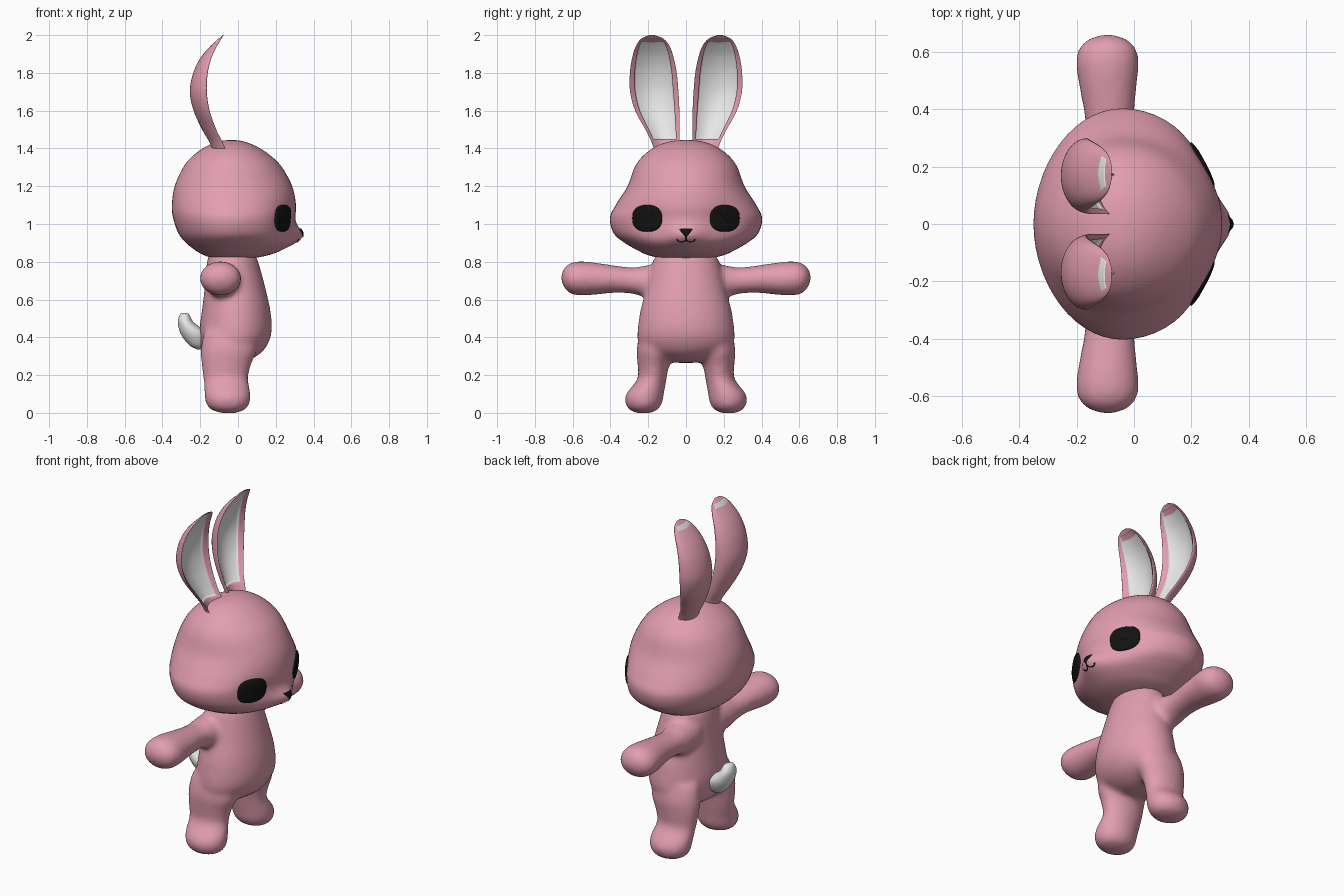
import bpy, bmesh, math
from mathutils import Vector
from mathutils.bvhtree import BVHTree

if "Cube" in bpy.data.objects:
    bpy.data.objects.remove(bpy.data.objects["Cube"], do_unlink=True)

COLS, STEPS = 56, 6


def material(name, rgb):
    m = bpy.data.materials.new(name)
    m.use_nodes = True
    m.diffuse_color = (*rgb, 1)
    m.node_tree.nodes["Principled BSDF"].inputs["Base Color"].default_value = (*rgb, 1)
    return m


pink = material("pink", (0.76, 0.34, 0.43))
white = material("white", (0.80, 0.80, 0.80))
black = material("black", (0.006, 0.006, 0.006))


def finish(name, bm, *mats):
    bmesh.ops.recalc_face_normals(bm, faces=bm.faces)
    for f in bm.faces:
        f.smooth = True
    mesh = bpy.data.meshes.new(name)
    bm.to_mesh(mesh)
    bm.free()
    ob = bpy.data.objects.new(name, mesh)
    bpy.context.collection.objects.link(ob)
    for m in mats:
        mesh.materials.append(m)
    return ob


def spline(rows):
    """Smooth a short list of section rows."""
    out = []
    for i in range(len(rows) - 1):
        quad = [rows[max(i - 1, 0)], rows[i], rows[i + 1], rows[min(i + 2, len(rows) - 1)]]
        for k in range(STEPS):
            t = k / STEPS
            out.append([b + 0.5 * t * (c - a + t * (2 * a - 5 * b + 4 * c - d + t * (3 * (b - c) + d - a)))
                        for a, b, c, d in zip(*quad)])
    return out + [list(rows[-1])]


def oval(row, a):
    z, back, front, yc, w = row
    mid, half = (back + front) / 2, (front - back) / 2
    return Vector((mid + half * math.cos(a), yc + w * math.sin(a), z))


def loft(bm, rows, ring=oval):
    """Skin closed sections and return the side faces as rows."""
    rings = [[bm.verts.new(ring(r, 2 * math.pi * j / COLS)) for j in range(COLS)] for r in spline(rows)]
    sides = [[bm.faces.new((p[j], p[(j + 1) % COLS], q[(j + 1) % COLS], q[j])) for j in range(COLS)]
             for p, q in zip(rings, rings[1:])]
    bm.faces.new(rings[0][::-1])
    bm.faces.new(rings[-1])
    return sides


# Head: egg-shaped sections, with a small muzzle and shallow eye sockets
def bump(y, z, yc, zc, sy, sz):
    return math.exp(-((y - yc) / sy) ** 2 - ((z - zc) / sz) ** 2)


def head_ring(row, a):
    z, back, front, w = row
    mid = max(back, min(front, -0.04))
    c, y = math.cos(a), w * math.sin(a)
    x = mid + c * (front - mid if c > 0 else mid - back)
    if c > 0:
        x += 0.048 * bump(y, z, 0, 0.94, 0.08, 0.05)
        x -= 0.02 * bump(abs(y), z, 0.2, 1.02, 0.09, 0.09)
    return Vector((x, y, z))


bm = bmesh.new()
loft(bm, [(0.81, -0.06, -0.02, 0.02), (0.815, -0.12, 0.06, 0.11), (0.835, -0.18, 0.16, 0.2),
          (0.86, -0.225, 0.225, 0.255), (0.9, -0.275, 0.28, 0.325), (0.95, -0.315, 0.296, 0.382),
          (1.03, -0.343, 0.302, 0.403), (1.1, -0.35, 0.307, 0.372), (1.2, -0.335, 0.287, 0.31),
          (1.3, -0.29, 0.233, 0.272), (1.36, -0.24, 0.175, 0.228), (1.41, -0.17, 0.1, 0.16),
          (1.437, -0.1, 0.03, 0.085), (1.445, -0.045, -0.025, 0.01)], head_ring)
head = finish("head", bm, pink)
surface = BVHTree.FromPolygons([v.co for v in head.data.vertices],
                               [list(p.vertices) for p in head.data.polygons])

# Body: torso, arms and legs fused into one soft skin
bm = bmesh.new()
loft(bm, [(0.265, -0.1, 0.0, 0, 0.05), (0.28, -0.15, 0.06, 0, 0.13), (0.32, -0.19, 0.125, 0, 0.215),
          (0.38, -0.2, 0.165, 0, 0.255), (0.45, -0.203, 0.18, 0, 0.255), (0.55, -0.19, 0.17, 0, 0.24),
          (0.65, -0.178, 0.148, 0, 0.212), (0.75, -0.17, 0.122, 0, 0.188), (0.82, -0.16, 0.1, 0, 0.168),
          (0.87, -0.13, 0.07, 0, 0.12)])
ARM = [(0.1, -0.17, 0.02, 0.7, 0.09), (0.2, -0.17, 0.01, 0.695, 0.088), (0.28, -0.167, -0.005, 0.7, 0.07),
       (0.38, -0.173, 0.0, 0.708, 0.073), (0.5, -0.195, 0.012, 0.711, 0.087), (0.57, -0.202, 0.017, 0.712, 0.09),
       (0.62, -0.188, 0.003, 0.713, 0.077), (0.652, -0.145, -0.04, 0.716, 0.04), (0.66, -0.1, -0.08, 0.716, 0.01)]
LEG = [(-0.002, -0.08, -0.02, 0.225, 0.03), (0.015, -0.14, 0.035, 0.225, 0.073), (0.05, -0.17, 0.062, 0.224, 0.097),
       (0.1, -0.178, 0.067, 0.217, 0.1), (0.18, -0.183, 0.054, 0.18, 0.077), (0.25, -0.193, 0.068, 0.173, 0.083),
       (0.34, -0.197, 0.1, 0.163, 0.098), (0.43, -0.18, 0.08, 0.15, 0.09)]
for s in (1, -1):
    def arm_ring(row, a):
        p = oval(row, a)
        return Vector((p.x, s * p.z, p.y))

    def leg_ring(row, a):
        p = oval(row, a)
        return Vector((p.x, s * p.y, p.z))

    loft(bm, ARM, arm_ring)
    loft(bm, LEG, leg_ring)
body = finish("body", bm, pink)
skin = body.modifiers.new("fuse", 'REMESH')
skin.mode = 'VOXEL'
skin.voxel_size = 0.014
skin.use_smooth_shade = True
soft = body.modifiers.new("soften", 'SMOOTH')
soft.factor = 0.5
soft.iterations = 12

# Tail
bm = bmesh.new()
loft(bm, [(0.335, -0.215, -0.195, 0, 0.01), (0.36, -0.26, -0.17, 0, 0.045), (0.42, -0.304, -0.165, 0, 0.07),
          (0.48, -0.318, -0.235, 0, 0.06), (0.52, -0.308, -0.258, 0, 0.035), (0.53, -0.29, -0.28, 0, 0.01)])
finish("tail", bm, white)

# Ears: curved back, hollow front with a recessed pale lining
EAR = [(1.38, -0.13, -0.06, 0.1, 0.065), (1.44, -0.155, -0.085, 0.11, 0.075), (1.5, -0.19, -0.115, 0.125, 0.09),
       (1.6, -0.235, -0.15, 0.152, 0.117), (1.7, -0.255, -0.165, 0.168, 0.128), (1.8, -0.237, -0.16, 0.173, 0.124),
       (1.88, -0.198, -0.14, 0.175, 0.11), (1.94, -0.148, -0.112, 0.176, 0.09), (1.98, -0.103, -0.088, 0.178, 0.06),
       (2.0, -0.08, -0.076, 0.18, 0.015)]
for s, side in ((1, "left"), (-1, "right")):
    def ear_ring(row, a):
        z, back, front, yc, w = row
        u = math.sin(a)
        x = front - (front - back) * (u if u > 0 else 0.62 * u * u)
        return Vector((x, s * (yc + w * math.cos(a)), z))

    bm = bmesh.new()
    sides = loft(bm, EAR, ear_ring)
    bmesh.ops.recalc_face_normals(bm, faces=bm.faces)
    lining = [f for strip in sides for j, f in enumerate(strip)
              if math.sin(2 * math.pi * (j + 0.5) / COLS) < -0.6
              and 1.45 < f.calc_center_median().z < 1.978]
    for f in lining:
        f.material_index = 1
    bmesh.ops.inset_region(bm, faces=lining, thickness=0.004, depth=-0.007)
    finish(side + "_ear", bm, pink, white)


# Face details: thin plates laid on the head
def plate(name, rows):
    bm = bmesh.new()
    grid = []
    for row in rows:
        line = []
        for y, z, lift in row:
            hit, normal, _, _ = surface.ray_cast(Vector((1, y, z)), Vector((-1, 0, 0)))
            if normal.x < 0:
                normal = -normal
            line.append(bm.verts.new(hit + normal * lift))
        grid.append(line)
    for p, q in zip(grid, grid[1:]):
        for k in range(len(p) - 1):
            bm.faces.new((p[k], p[k + 1], q[k + 1], q[k]))
    bmesh.ops.remove_doubles(bm, verts=bm.verts, dist=0.0002)
    ob = finish(name, bm, black)
    if sum(f.normal.x for f in ob.data.polygons) < 0:
        ob.data.flip_normals()


def power(v):
    return math.copysign(abs(v) ** 0.85, v)


TURN = [2 * math.pi * k / 40 for k in range(41)]
for s, side in ((1, "left"), (-1, "right")):
    plate(side + "_eye", [[(s * (0.205 + 0.08 * r * power(math.cos(a))), 1.03 + 0.072 * r * power(math.sin(a)), h)
                           for a in TURN]
                          for r, h in ((0.01, 0.014), (0.3, 0.0135), (0.6, 0.012), (0.85, 0.009), (0.96, 0.006), (1, -0.003))])

plate("nose", [[(0.037 * t * k / 4, 0.93 + 0.042 * t, 0.006 if abs(k) < 4 else 0.002) for k in range(-4, 5)]
               for t in (0.02, 0.25, 0.5, 0.75, 0.93, 1)])
plate("mouth_line", [[(y, 0.912 + 0.004 * k, 0.004) for y in (-0.004, 0.004)] for k in range(6)])
for s, side in ((1, "left"), (-1, "right")):
    arc = [math.pi * k / 10 for k in range(11)]
    plate(side + "_smile", [[(s * (0.023 - r * math.cos(a)), 0.922 - 0.6 * r * math.sin(a), 0.004) for a in arc]
                            for r in (0.018, 0.027)])
